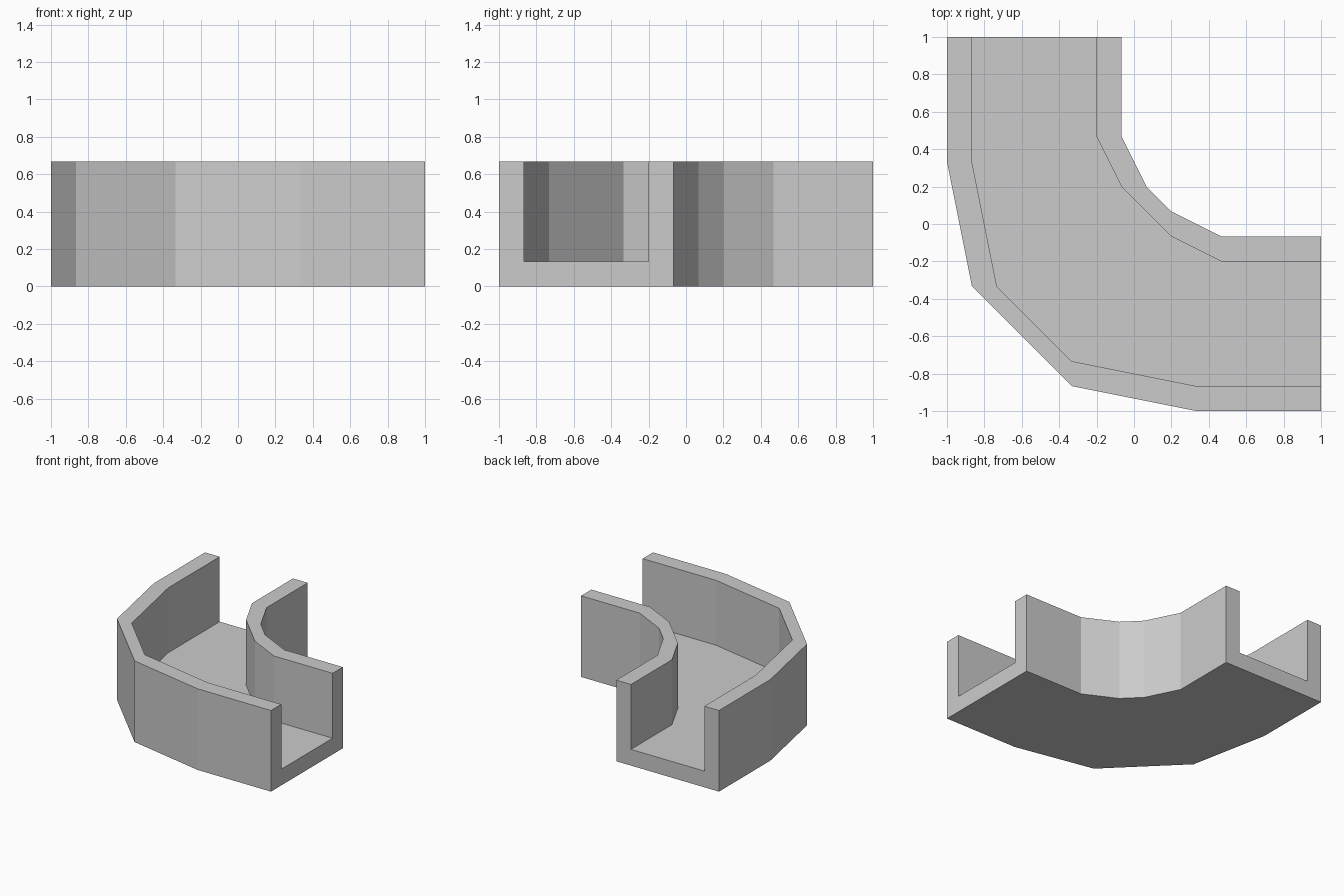
import bpy
import bmesh

cube = bpy.data.objects.get("Cube")
if cube:
    bpy.data.objects.remove(cube, do_unlink=True)

U = 2 / 15          # wall thickness, the module of the whole piece
TOP = 5 * U         # wall height
FLOOR = U           # floor thickness

stone = bpy.data.materials.new("light grey")
stone.use_nodes = True
GREY = (0.6, 0.6, 0.6, 1.0)
stone.diffuse_color = GREY
stone.node_tree.nodes["Principled BSDF"].inputs["Base Color"].default_value = GREY


def rail(half):
    """Mirror half a bend across the diagonal to get the full path, in modules."""
    pts = half + [(y, x) for x, y in reversed(half)]
    return [(x * U, y * U) for x, y in pts]


# Plan outlines of the wall faces, from the outside of the bend inwards
outer_out = rail([(-7.5, 7.5), (-7.5, 2.5), (-6.5, -2.5)])
outer_in = rail([(-6.5, 7.5), (-6.5, 2.5), (-5.5, -2.5)])
inner_in = rail([(-1.5, 7.5), (-1.5, 3.5), (-0.5, 1.5)])
inner_out = rail([(-0.5, 7.5), (-0.5, 3.5), (0.5, 1.5)])

# U-shaped section: each corner follows an outline at a height
section = [(outer_out, 0), (outer_out, TOP), (outer_in, TOP), (outer_in, FLOOR),
           (inner_in, FLOOR), (inner_in, TOP), (inner_out, TOP), (inner_out, 0)]

# Loft the section through every station of the bend and close both ends
bm = bmesh.new()
rings = [[bm.verts.new((*path[i], z)) for path, z in section]
         for i in range(len(outer_out))]
for a, b in zip(rings, rings[1:]):
    for k in range(len(section)):
        n = (k + 1) % len(section)
        bm.faces.new((a[k], a[n], b[n], b[k]))
bm.faces.new(rings[0])
bm.faces.new(reversed(rings[-1]))
bmesh.ops.recalc_face_normals(bm, faces=bm.faces)

mesh = bpy.data.meshes.new("curved_channel")
bm.to_mesh(mesh)
bm.free()
mesh.materials.append(stone)
channel = bpy.data.objects.new("curved_channel", mesh)
bpy.context.collection.objects.link(channel)
